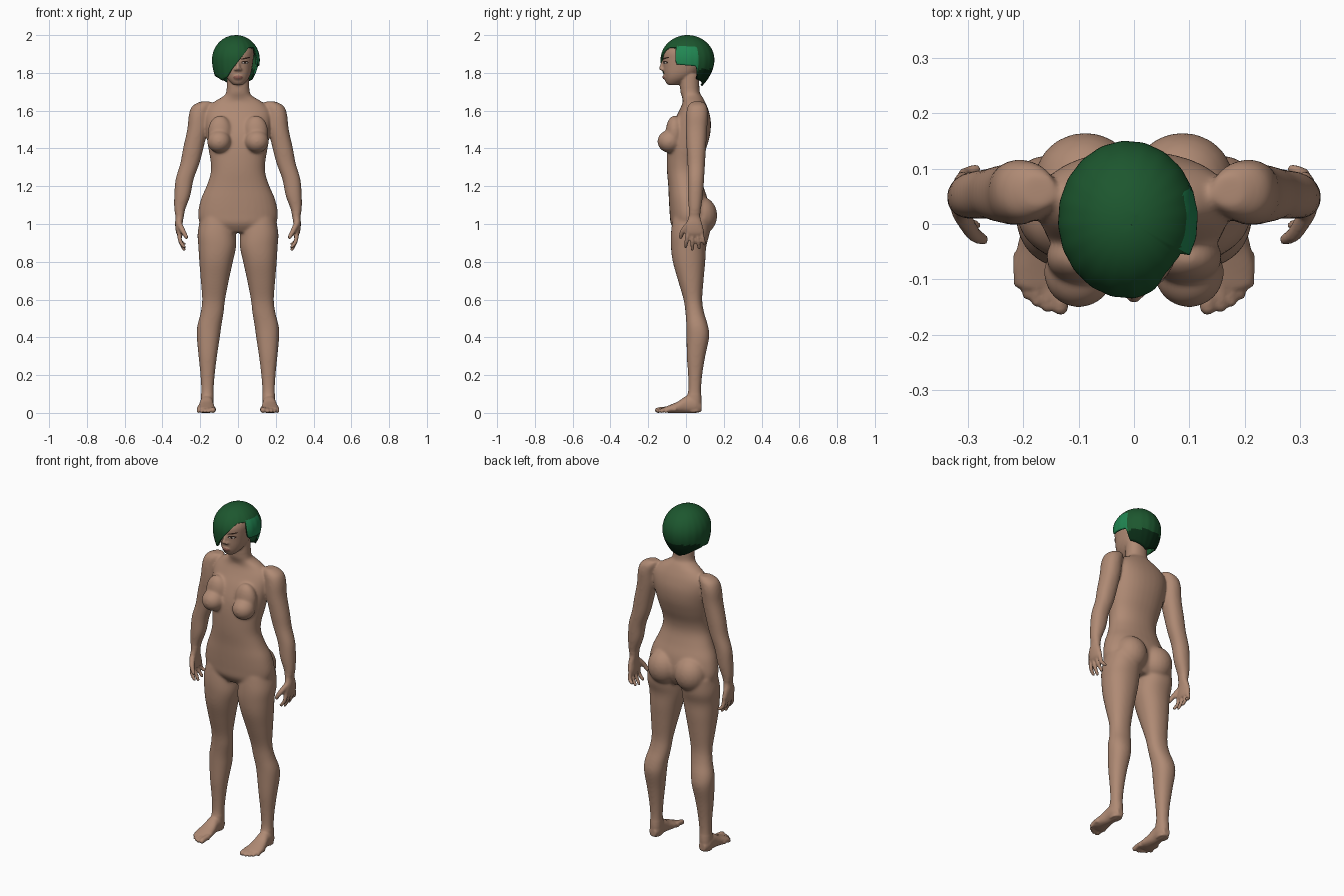
import bpy, bmesh, math
from mathutils import Vector, Matrix
from mathutils.bvhtree import BVHTree

if "Cube" in bpy.data.objects:
    bpy.data.objects.remove(bpy.data.objects["Cube"])


def material(name, rgb):
    m = bpy.data.materials.new(name)
    m.diffuse_color = (*rgb, 1)
    m.use_nodes = True
    m.node_tree.nodes["Principled BSDF"].inputs["Base Color"].default_value = m.diffuse_color
    return m


SKIN = material("skin", (0.43, 0.255, 0.175))
GREEN = material("hair green", (0.012, 0.095, 0.028))
DARK = material("hair dark green", (0.003, 0.025, 0.008))
BRIGHT = material("hair bright green", (0.015, 0.24, 0.085))
BROW = material("brow brown", (0.03, 0.015, 0.01))
WHITE = material("eye white", (0.55, 0.5, 0.45))
LIP = material("lip", (0.27, 0.11, 0.085))


def add_object(name, bm, mats):
    me = bpy.data.meshes.new(name)
    bm.to_mesh(me)
    bm.free()
    ob = bpy.data.objects.new(name, me)
    bpy.context.collection.objects.link(ob)
    for m in mats:
        me.materials.append(m)
    for p in me.polygons:
        p.use_smooth = True
    return ob


def catmull(rows, steps=4):
    rows = [[float(v) for v in r] for r in rows]
    out = []
    for i in range(len(rows) - 1):
        a, b, c, d = [rows[min(max(k, 0), len(rows) - 1)] for k in range(i - 1, i + 3)]
        for s in range(steps):
            t = s / steps
            out.append([0.5 * (2 * q + (r - p) * t + (2 * p - 5 * q + 4 * r - w) * t * t
                               + (3 * q - p - 3 * r + w) * t ** 3) for p, q, r, w in zip(a, b, c, d)])
    return out + [rows[-1]]


def skin_rings(bm, rings):
    rings = [[bm.verts.new(p) for p in ring] for ring in rings]
    n = len(rings[0])
    for a, b in zip(rings, rings[1:]):
        for i in range(n):
            j = (i + 1) % n
            bm.faces.new((a[i], b[i], b[j], a[j]))
    bm.faces.new(rings[0])
    bm.faces.new(rings[-1])


def loft(bm, rows, side=1, along="z", n=32, power=2.2):
    """rows: station, centre x, half width, low and high limit of the other axis"""
    rings = []
    for st, cx, hx, lo, hi in catmull(rows):
        ring = []
        for i in range(n):
            a = 2 * math.pi * i / n
            c, s = math.cos(a), math.sin(a)
            c = math.copysign(abs(c) ** (2 / power), c)
            s = math.copysign(abs(s) ** (2 / power), s)
            x, w = side * (cx + hx * c), (lo + hi) / 2 + (hi - lo) / 2 * s
            ring.append((x, w, st) if along == "z" else (x, st, w))
        rings.append(ring)
    skin_rings(bm, rings)


def blob(bm, c, r, side=1):
    m = Matrix.Translation((side * c[0], c[1], c[2])) @ Matrix.Diagonal((*r, 1))
    bmesh.ops.create_uvsphere(bm, u_segments=20, v_segments=12, radius=1, matrix=m)


def digit(bm, pts, side):
    """round-ended tube; pts: x, y, z, radius along a finger or toe"""
    path = [(Vector((side * x, y, z)), r) for x, y, z, r in catmull(pts)]
    end, r = path[-1]
    d = (end - path[-2][0]).normalized()
    path += [(end + d * r * math.sin(a), r * math.cos(a)) for a in (.5, 1.0, 1.4)]
    rings = []
    for i, (c, r) in enumerate(path):
        d = (path[min(i + 1, len(path) - 1)][0] - path[max(i - 1, 0)][0]).normalized()
        u = d.cross(Vector((1, 0, 0))).normalized()
        w = d.cross(u)
        rings.append([c + r * (u * math.cos(k * math.pi / 6) + w * math.sin(k * math.pi / 6))
                      for k in range(12)])
    skin_rings(bm, rings)


# ---- body: overlapping volumes, fused by a voxel remesh ----
bm = bmesh.new()
for s in (1, -1):
    blob(bm, (.1, -.088, 1.437), (.064, .064, .06), s)       # chest
    blob(bm, (.095, -.06, 1.485), (.065, .048, .09), s)
    blob(bm, (.088, .08, 1.045), (.092, .086, .1), s)        # seat
    blob(bm, (.013, -.126, 1.818), (.009, .009, .008), s)    # nostril
blob(bm, (0, -.112, 1.777), (.024, .012, .013))              # mouth
# torso and neck
loft(bm, [(.955, 0, .13, -.05, .09), (1.0, 0, .195, -.08, .115), (1.05, 0, .212, -.086, .125),
          (1.13, 0, .197, -.091, .115), (1.2, 0, .167, -.094, .092), (1.27, 0, .145, -.1, .076),
          (1.33, 0, .145, -.102, .082), (1.4, 0, .157, -.1, .107), (1.47, 0, .167, -.09, .127),
          (1.54, 0, .175, -.066, .132), (1.6, 0, .17, -.036, .12), (1.645, 0, .13, -.018, .102),
          (1.675, 0, .08, -.022, .086), (1.7, 0, .062, -.03, .072), (1.79, 0, .058, -.035, .07)])
# head and nose
loft(bm, [(1.735, 0, .022, -.092, -.05), (1.747, 0, .037, -.105, -.02), (1.77, 0, .056, -.113, .02),
          (1.8, 0, .069, -.118, .06), (1.84, 0, .077, -.121, .09), (1.87, 0, .081, -.122, .1),
          (1.91, 0, .084, -.12, .11), (1.95, 0, .073, -.095, .1), (1.975, 0, .045, -.05, .07),
          (1.983, 0, .02, -.02, .04)])
digit(bm, [(0, -.117, 1.868, .008), (0, -.126, 1.845, .009), (0, -.132, 1.825, .012)], 1)
for s in (1, -1):
    # arm and palm
    loft(bm, [(1.648, .17, .03, .03, .09), (1.625, .192, .05, .01, .11), (1.58, .207, .053, 0, .117),
              (1.5, .215, .054, -.002, .112), (1.4, .237, .054, .003, .106),
              (1.32, .255, .051, .008, .101), (1.235, .283, .048, .009, .096),
              (1.15, .295, .043, .009, .09), (1.08, .308, .03, .014, .08),
              (1.04, .309, .022, .014, .075), (1.0, .313, .02, .002, .086),
              (.955, .31, .018, -.002, .096), (.935, .306, .012, .006, .09)], s, n=24)
    # fingers and thumb
    for y0, y1, tip in ((.008, -.002, .88), (.034, .033, .866), (.059, .069, .874), (.083, .1, .895)):
        digit(bm, [(.309, y0, .95, .0115), (.306, (y0 + y1) / 2, .91, .011), (.286, y1, tip, .009)], s)
    digit(bm, [(.311, .015, 1.0, .016), (.291, -.017, .962, .014), (.273, -.028, .93, .0105)], s)
    # leg
    loft(bm, [(1.03, .11, .09, -.07, .13), (.95, .113, .101, -.08, .125), (.88, .11, .1, -.08, .107),
              (.8, .116, .089, -.07, .102), (.7, .123, .074, -.042, .093), (.6, .129, .061, -.013, .086),
              (.53, .137, .061, -.003, .096), (.46, .152, .064, .002, .117), (.4, .157, .061, .003, .123),
              (.3, .16, .049, .004, .102), (.2, .161, .038, .011, .086), (.12, .162, .033, .012, .08),
              (.06, .163, .034, 0, .083), (.004, .164, .03, .01, .078)], s)
    # foot and toes
    loft(bm, [(.083, .163, .02, .008, .05), (.05, .164, .035, -.001, .09), (0, .166, .036, -.001, .088),
              (-.04, .168, .043, -.001, .062), (-.08, .169, .05, -.001, .044),
              (-.115, .168, .047, .003, .03)], s, "y")
    for x, y, r in ((.133, -.15, .015), (.157, -.15, .0105), (.176, -.142, .01),
                    (.194, -.128, .0095), (.21, -.108, .009)):
        digit(bm, [(x - .001, y + .055, .018, r + .002), (x, y + .025, .018, r), (x, y, r - .001, r)], s)
bmesh.ops.recalc_face_normals(bm, faces=bm.faces[:])
body = add_object("body", bm, [SKIN])
rem = body.modifiers.new("fuse", "REMESH")
rem.mode, rem.voxel_size, rem.use_smooth_shade = "VOXEL", 0.0058, True
dg = bpy.context.evaluated_depsgraph_get()
fused = bpy.data.meshes.new_from_object(body.evaluated_get(dg))
body.modifiers.clear()
body.data = fused
fused.materials.clear()
fused.materials.append(SKIN)

# soften the joins: strongly on trunk and limbs, lightly on face, hands and feet
trunk = [v.index for v in fused.vertices
         if .1 < v.co.z < 1.72 and not (abs(v.co.x) > .235 and v.co.z < 1.06)]
body.vertex_groups.new(name="trunk").add(trunk, 1, "REPLACE")
for rounds, group in ((3, ""), (20, "trunk")):
    sm = body.modifiers.new("soften", "SMOOTH")
    sm.factor, sm.iterations, sm.vertex_group = .5, rounds, group
dg = bpy.context.evaluated_depsgraph_get()
dg.update()
tree = BVHTree.FromObject(body, dg)


# ---- face details: thin discs laid onto the skin ----
def face_plate(name, cx, cz, rx, rz, mat, lift, tilt=0):
    bm = bmesh.new()
    bmesh.ops.create_grid(bm, x_segments=8, y_segments=4, size=1)
    for v in bm.verts:
        u, w = v.co.x, v.co.y
        x, z = u * math.sqrt(1 - w * w / 2) * rx, w * math.sqrt(1 - u * u / 2) * rz
        x, z = cx + x, cz + z + tilt * x
        hit = tree.ray_cast(Vector((x, -.5, z)), Vector((0, 1, 0)))[0]
        v.co = (x, (hit.y if hit else -.11) - lift, z)
    bm.normal_update()
    if sum(f.normal.y for f in bm.faces) > 0:
        bmesh.ops.reverse_faces(bm, faces=bm.faces[:])
    add_object(name, bm, [mat])


for s, side in ((1, "left"), (-1, "right")):
    face_plate(side + "_lash", s * .037, 1.855, .02, .0085, BROW, .0015)
    face_plate(side + "_eye", s * .037, 1.853, .015, .005, WHITE, .003)
    face_plate(side + "_iris", s * .037, 1.853, .0055, .0055, BROW, .0045)
    face_plate(side + "_brow", s * .04, 1.877, .024, .004, BROW, .002, s * .2)
face_plate("lips", 0, 1.777, .026, .009, LIP, .0015)

# ---- hair: shell from the crown to a hem that varies round the head ----
HEM = [(-180, 1.73), (-150, 1.745), (-120, 1.775), (-90, 1.79), (-60, 1.775), (-42, 1.76), (-25, 1.775),
       (0, 1.845), (20, 1.9), (38, 1.935), (60, 1.935), (64, 1.845), (110, 1.835), (117, 1.765),
       (150, 1.745), (180, 1.73)]


def hem(deg):
    for (a, za), (b, zb) in zip(HEM, HEM[1:]):
        if a <= deg <= b:
            return za + (zb - za) * (deg - a) / (b - a)


bm = bmesh.new()
NP, NT = 120, 28
top = bm.verts.new((0, .015, 2.0))
rings = []
for j in range(1, NT + 1):
    ring = []
    for i in range(NP):
        deg = -180 + 360 * i / NP
        a = math.radians(deg)
        z = 2.0 - (2.0 - hem(deg)) * (j / NT) ** 1.6
        back = .5 - .5 * math.cos(a)
        if z > 1.87:
            k = math.sqrt(max(0, 1 - ((z - 1.87) / .13) ** 2))
        else:
            k = 1 - (.2 + .26 * back) * ((1.87 - z) / .14) ** 2
        k *= 1 + .006 * math.sin(20 * a) * j / NT
        ring.append(bm.verts.new((-.011 + .126 * k * math.sin(a), .008 - .142 * k * math.cos(a), z)))
    rings.append(ring)
for i in range(NP):
    n = (i + 1) % NP
    bm.faces.new((top, rings[0][i], rings[0][n]))
    for p, q in zip(rings, rings[1:]):
        f = bm.faces.new((p[i], q[i], q[n], p[n]))
        c, deg = f.calc_center_median(), -180 + 360 * (i + .5) / NP
        if 62 < deg < 113 and c.z < 1.94:
            f.material_index = 2            # short side patch
        elif abs(deg) > 105 and c.z < 1.82:
            f.material_index = 1            # nape
hair = add_object("hair", bm, [GREEN, DARK, BRIGHT])
sol = hair.modifiers.new("thickness", "SOLIDIFY")
sol.thickness, sol.offset = .01, -1
